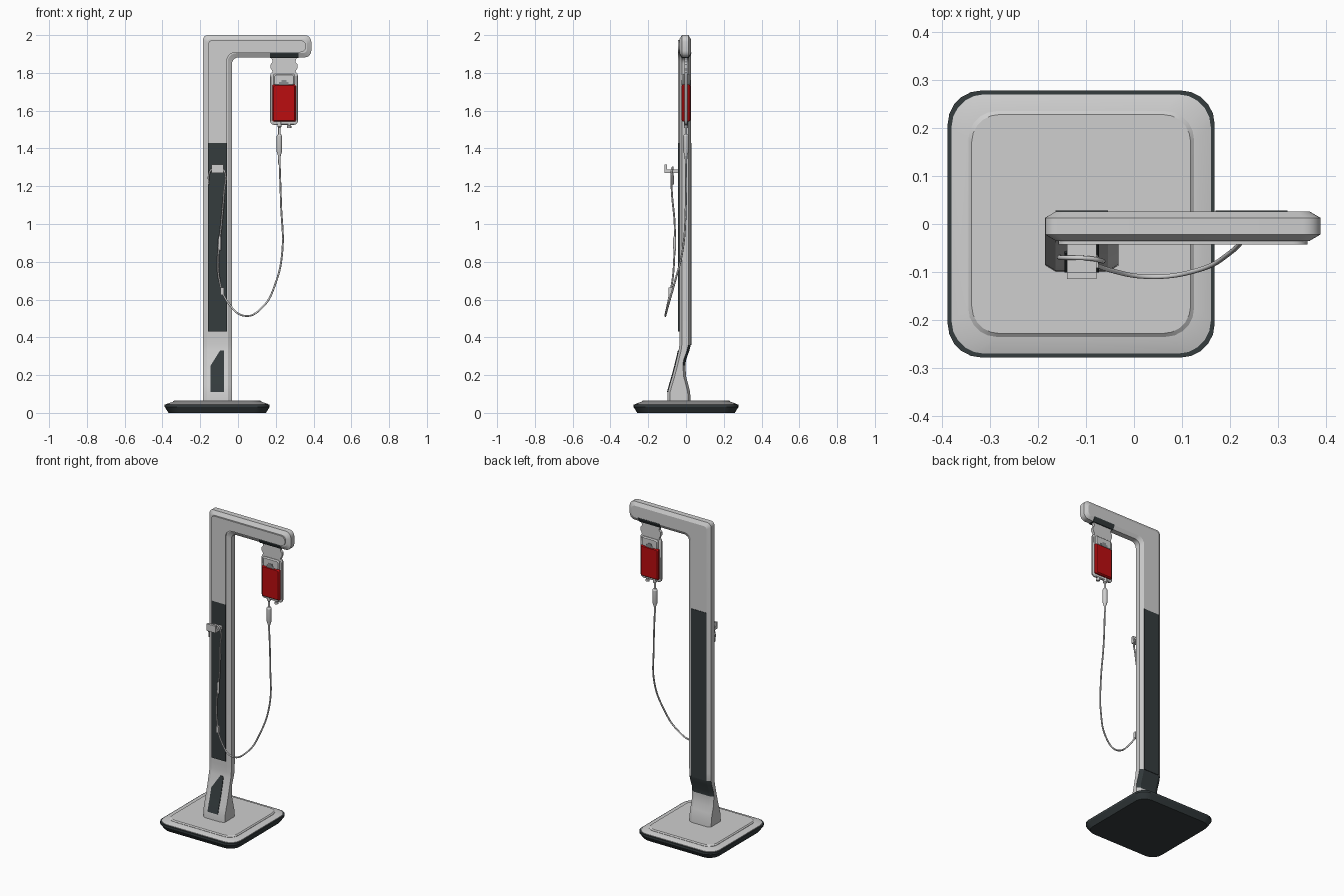
import bpy, bmesh, math
from mathutils import Vector

if "Cube" in bpy.data.objects:
    bpy.data.objects.remove(bpy.data.objects["Cube"])


def mat(name, r, g, b):
    m = bpy.data.materials.new(name)
    m.diffuse_color = (r, g, b, 1)
    m.use_nodes = True
    m.node_tree.nodes["Principled BSDF"].inputs["Base Color"].default_value = m.diffuse_color
    return m


LIGHT = mat("light_grey", 0.62, 0.62, 0.62)
DARK = mat("charcoal", 0.035, 0.045, 0.048)
RED = mat("red_fluid", 0.5, 0.004, 0.005)
GREY = mat("mid_grey", 0.25, 0.26, 0.27)


def loft(name, rings, *mats, rule=None):
    """Skin matching rings of 3D points and cap both ends."""
    bm = bmesh.new()
    vs = [[bm.verts.new(p) for p in r] for r in rings]
    n = len(rings[0])
    for a, b in zip(vs, vs[1:]):
        for i in range(n):
            j = (i + 1) % n
            bm.faces.new((a[i], a[j], b[j], b[i]))
    bm.faces.new(vs[0])
    bm.faces.new(vs[-1])
    bmesh.ops.recalc_face_normals(bm, faces=bm.faces[:])
    if rule:
        for f in bm.faces:
            f.material_index = rule(f)
    me = bpy.data.meshes.new(name)
    bm.to_mesh(me)
    bm.free()
    for m in mats:
        me.materials.append(m)
    ob = bpy.data.objects.new(name, me)
    bpy.context.collection.objects.link(ob)
    return ob


def smooth(ob, deg=30):
    bpy.ops.object.select_all(action='DESELECT')
    ob.select_set(True)
    bpy.context.view_layer.objects.active = ob
    bpy.ops.object.shade_smooth_by_angle(angle=math.radians(deg))


def rounded(corners, seg=5):
    """Round a 2D polygon given as (x, y, radius); right-angle corners."""
    out, n = [], len(corners)
    for i, (x, y, r) in enumerate(corners):
        p = Vector((x, y))
        if r == 0:
            out.append(p)
            continue
        a = (Vector(corners[i - 1][:2]) - p).normalized()
        b = (Vector(corners[(i + 1) % n][:2]) - p).normalized()
        c = p + (a + b) * r
        for k in range(seg + 1):
            t = math.pi / 2 * k / seg
            out.append(c - b * r * math.cos(t) - a * r * math.sin(t))
    return out


def rrect(x0, x1, y0, y1, r):
    return rounded([(x0, y0, r), (x1, y0, r), (x1, y1, r), (x0, y1, r)])


def box(name, x0, x1, y0, y1, z0, z1, m):
    return loft(name, [[(x0, y0, z), (x1, y0, z), (x1, y1, z), (x0, y1, z)] for z in (z0, z1)], m)


def lathe(name, x, y, prof, m, n=16):
    ob = loft(name, [[(x + r * math.cos(2 * math.pi * i / n), y + r * math.sin(2 * math.pi * i / n), z)
                      for i in range(n)] for r, z in prof], m)
    smooth(ob)


# --- base: dark tray, light rim, raised top plate ---
def slab(name, prof, m):
    rings = []
    for h, z in prof:
        r = 0.07 * h / 0.278
        rings.append([(p.x, p.y, z) for p in rrect(-0.11 - h, -0.11 + h, -h, h, r)])
    smooth(loft(name, rings, m))


slab("base_tray", [(0.258, 0), (0.278, 0.032), (0.278, 0.044)], DARK)
slab("base_rim", [(0.27, 0.04), (0.27, 0.047), (0.238, 0.058)], LIGHT)
slab("base_plate", [(0.235, 0.05), (0.235, 0.06), (0.228, 0.066)], LIGHT)

# --- foot: chamfered section that kinks forward; dark heel on the back ---
X0, X1 = -0.185, -0.032
FOOT = [(0.06, -0.099, 0.024), (0.11, -0.097, 0.022), (0.15, -0.086, 0.012), (0.19, -0.074, 0.001),
        (0.25, -0.058, -0.004), (0.28, -0.051, 0.0), (0.33, -0.039, 0.018), (0.36, -0.035, 0.025),
        (0.40, -0.035, 0.026)]
CX, CY = 0.022, 0.013
foot_rings = []
for z, f, b in FOOT:
    foot_rings.append([(X0 + CX, f, z), (X1 - CX, f, z), (X1, f + CY, z), (X1, b - CY, z),
                       (X1 - CX, b, z), (X0 + CX, b, z), (X0, b - CY, z), (X0, f + CY, z)])
foot = loft("foot", foot_rings, LIGHT, DARK,
            rule=lambda f: int(f.normal.y > 0.3 and 0.25 < f.calc_center_median().z < 0.37))
smooth(foot, 20)

# dark inlay following the slanted front of the foot
inlay = []
for z, f, b in FOOT[1:7]:
    xl = -0.145 if z < 0.26 else -0.145 + 0.05 * (z - 0.25) / 0.08
    inlay.append([(xl, f - 0.004, z), (-0.073, f - 0.004, z), (-0.073, f + 0.01, z), (xl, f + 0.01, z)])
loft("foot_inlay", inlay, DARK)


# --- L-shaped column and arm with chamfered front and back ---
def ell(d, zb, y, r):
    pts = rounded([(X0 + d, zb, 0), (X0 + d, 2 - d, r * 0.7), (0.388 - d, 2 - d, r),
                   (0.388 - d, 1.882 + d, r), (X1 - d, 1.882 + d, 0.035 + d * 0.4), (X1 - d, zb, 0)])
    return [(p.x, y, p.y) for p in pts]


column = loft("column_and_arm", [ell(CX, 0.40, -0.035, 0.025), ell(0, 0.40, -0.022, 0.035),
                                 ell(0, 0.40, 0.013, 0.035), ell(CX, 0.40, 0.026, 0.025)], LIGHT)
smooth(column, 20)
smooth(loft("front_panel_upper", [ell(0.027, 1.43, -0.043, 0.031), ell(0.027, 1.43, -0.03, 0.031)], LIGHT))
box("front_panel_dark", X0 + 0.027, X1 - 0.027, -0.043, -0.03, 0.43, 1.43, DARK)
box("back_panel_dark", X0 + CX, X1 - CX, 0.02, 0.0285, 0.36, 1.43, DARK)

# dark mount under the arm, following the lower chamfers
mount = [(-0.036, 1.908), (-0.036, 1.902), (-0.024, 1.879), (0.015, 1.879), (0.028, 1.902), (0.028, 1.908)]
loft("arm_mount", [[(x, y, z) for y, z in mount] for x in (0.17, 0.32)], DARK)

# --- bag hanger, flange, fluid and head space ---
BX = 0.244
loft("bag_hanger", [[(BX - w, -0.009, z), (BX + w, -0.009, z), (BX + w, 0.009, z), (BX - w, 0.009, z)]
                    for w, z in [(0.06, 1.785), (0.062, 1.81), (0.071, 1.825), (0.071, 1.845), (0.06, 1.858),
                                 (0.062, 1.868), (0.071, 1.885)]], LIGHT)


def pillow(name, x0, x1, z0, z1, r, prof, m):
    rings = [[(p.x, y, p.y) for p in rrect(x0 + d, x1 - d, z0 + d, z1 - d, r)] for y, d in prof]
    smooth(loft(name, rings, m))


pillow("bag_flange", 0.17, 0.317, 1.525, 1.805, 0.02, [(-0.008, 0.005), (-0.004, 0), (0.004, 0), (0.008, 0.005)], LIGHT)
BODY = [(-0.024, 0.006), (-0.016, 0), (0.016, 0), (0.024, 0.006)]
pillow("bag_fluid", 0.182, 0.306, 1.542, 1.738, 0.008, BODY, RED)
pillow("bag_head_space", 0.184, 0.304, 1.73, 1.797, 0.01, [(y * 0.85, d + 0.003) for y, d in BODY], LIGHT)
box("bag_tab_lower", 0.218, 0.268, -0.0225, 0.0225, 1.735, 1.752, GREY)
box("bag_tab_upper", 0.23, 0.256, -0.0225, 0.0225, 1.752, 1.763, GREY)

# --- ports and drip chamber ---
TX = 0.219
lathe("side_port", 0.271, 0, [(0.008, 1.55), (0.008, 1.522), (0.011, 1.52), (0.011, 1.508)], LIGHT)
lathe("outlet_port", TX, 0, [(0.011, 1.55), (0.011, 1.515), (0.006, 1.51), (0.006, 1.46)], LIGHT)
lathe("drip_chamber", TX, 0, [(0.009, 1.475), (0.015, 1.465), (0.015, 1.385), (0.007, 1.36), (0.006, 1.32)], LIGHT)

# --- tube hook on the column ---
box("hook_shelf", -0.14, -0.078, -0.115, -0.04, 1.27, 1.289, LIGHT)
box("hook_lip", -0.14, -0.078, -0.115, -0.1, 1.285, 1.314, LIGHT)

# --- hanging tube draped over the hook ---
PATH = [(TX, 0, 1.36), (0.228, -0.001, 1.1), (0.235, -0.018, 0.86), (0.2, -0.06, 0.69), (0.13, -0.097, 0.56),
        (0.04, -0.11, 0.513), (-0.05, -0.096, 0.58), (-0.098, -0.072, 0.7), (-0.105, -0.062, 0.83),
        (-0.088, -0.06, 1.0), (-0.074, -0.075, 1.17), (-0.07, -0.076, 1.275), (-0.09, -0.072, 1.296),
        (-0.13, -0.07, 1.296), (-0.15, -0.07, 1.275), (-0.155, -0.068, 1.21)]
cu = bpy.data.curves.new("tube", 'CURVE')
cu.dimensions = '3D'
cu.bevel_depth = 0.005
cu.bevel_resolution = 2
cu.resolution_u = 8
cu.use_fill_caps = True
sp = cu.splines.new('BEZIER')
sp.bezier_points.add(len(PATH) - 1)
for bp, p in zip(sp.bezier_points, PATH):
    bp.co = p
    bp.handle_left_type = bp.handle_right_type = 'AUTO'
cu.materials.append(LIGHT)
tube = bpy.data.objects.new("tube", cu)
bpy.context.collection.objects.link(tube)
bpy.ops.object.select_all(action='DESELECT')
tube.select_set(True)
bpy.context.view_layer.objects.active = tube
bpy.ops.object.convert(target='MESH')
smooth(bpy.context.object, 60)

# small tube fittings
box("tube_clamp", -0.092, -0.074, -0.092, -0.074, 0.625, 0.665, LIGHT)
lathe("tube_connector", -0.097, -0.06, [(0.006, 0.86), (0.008, 0.875), (0.008, 0.92), (0.006, 0.935)], LIGHT)
